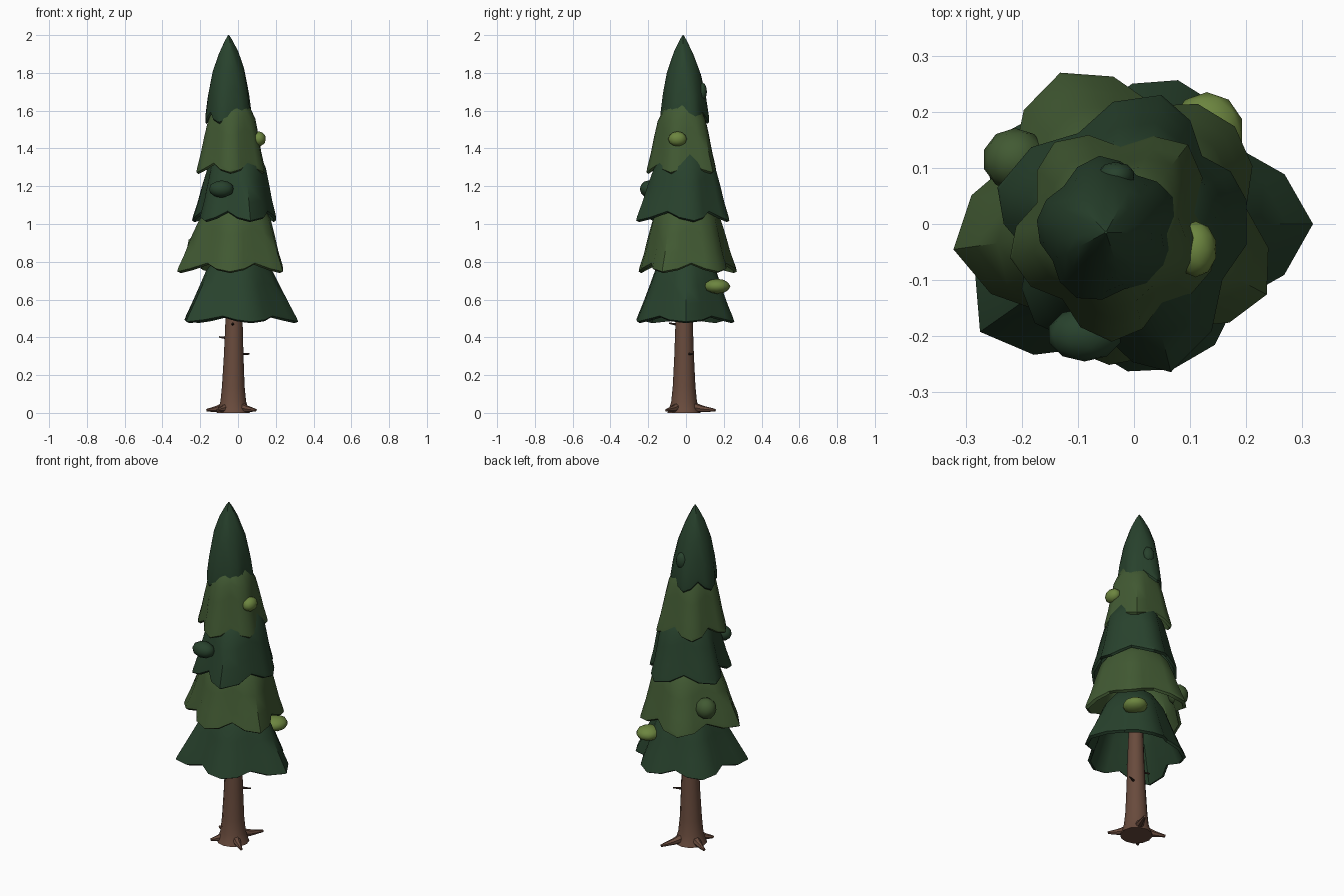
import bpy, bmesh, math
from mathutils import Vector

if "Cube" in bpy.data.objects:
    bpy.data.objects.remove(bpy.data.objects["Cube"])


def mat(name, rgb):
    m = bpy.data.materials.new(name)
    m.diffuse_color = (*rgb, 1)
    m.use_nodes = True
    m.node_tree.nodes["Principled BSDF"].inputs["Base Color"].default_value = m.diffuse_color
    return m


DARK = mat("dark green", (0.021, 0.054, 0.026))
MID = mat("moss green", (0.054, 0.102, 0.033))
LIGHT = mat("light green", (0.15, 0.235, 0.05))
BROWN = mat("bark brown", (0.14, 0.07, 0.046))
DEEP = mat("dark bark", (0.045, 0.024, 0.017))


def finish(bm, name, material, angle=40):
    bmesh.ops.recalc_face_normals(bm, faces=bm.faces)
    me = bpy.data.meshes.new(name)
    bm.to_mesh(me)
    bm.free()
    ob = bpy.data.objects.new(name, me)
    bpy.context.collection.objects.link(ob)
    me.materials.append(material)
    bpy.ops.object.select_all(action='DESELECT')
    ob.select_set(True)
    bpy.context.view_layer.objects.active = ob
    bpy.ops.object.shade_smooth_by_angle(angle=math.radians(angle))
    return ob


def loft(bm, rings):
    """Skin a list of rings and cap both ends."""
    vs = [[bm.verts.new(p) for p in r] for r in rings]
    n = len(vs[0])
    for a, b in zip(vs, vs[1:]):
        for i in range(n):
            j = (i + 1) % n
            bm.faces.new((a[i], a[j], b[j], b[i]))
    bm.faces.new(vs[0])
    bm.faces.new(vs[-1][::-1])


def skirt(name, material, centre, z, tips, profile, rise=0.05, notch=0.78):
    """Lobed hollow foliage tier. tips = (angle, radius) of each lobe;
    profile = (height over hem, radius fraction, lobe strength)."""
    hem = []
    for k, (a0, r0) in enumerate(tips):
        a1, r1 = tips[(k + 1) % len(tips)]
        if a1 <= a0:
            a1 += 360
        for t, f in ((0, 0), (0.25, 0.35), (0.5, 1), (0.75, 0.35)):
            r = r0 + (r1 - r0) * t
            hem.append((math.radians(a0 + (a1 - a0) * t), r, f))
    mean = sum(h[1] for h in hem) / len(hem) * 0.92
    inside = [(max(h - 0.014, 0), s * 0.94, lobe) for h, s, lobe in profile[::-1]]
    rings = []
    for h, s, lobe in profile + inside:
        ring = []
        for a, r, f in hem:
            rr = r * (1 - (1 - notch) * f)
            rr = s * (mean + (rr - mean) * lobe)
            ring.append((centre[0] + rr * math.cos(a), centre[1] + rr * math.sin(a),
                         z + h + rise * f * lobe))
        rings.append(ring)
    bm = bmesh.new()
    loft(bm, rings)
    return finish(bm, name, material)


WIDE = [(0.42, 0.1, 0), (0.35, 0.42, 0.3), (0.27, 0.62, 0.6), (0.19, 0.73, 0.8),
        (0.1, 0.86, 0.95), (0.03, 0.97, 1), (0.008, 1.0, 1)]
FLARE = [(0.42, 0.1, 0), (0.36, 0.5, 0.3), (0.28, 0.7, 0.6), (0.2, 0.79, 0.8),
         (0.1, 0.89, 0.95), (0.03, 0.98, 1), (0.008, 1.0, 1)]
SPIRE = [(0.47, 0.02, 0), (0.44, 0.16, 0.1), (0.36, 0.45, 0.4), (0.26, 0.72, 0.7),
         (0.14, 0.9, 0.9), (0.04, 1.0, 1), (0.008, 1.0, 1)]

# Foliage tiers, bottom to top
skirt("foliage_tier_1", DARK, (0, 0), 0.475,
      [(0, .319), (73, .268), (144, .28), (215, .335), (285, .268)], WIDE, 0.03)
skirt("foliage_tier_2", MID, (0, 0), 0.74,
      [(44, .25), (116, .30), (188, .325), (260, .255), (332, .268)], FLARE, 0.045)
skirt("foliage_tier_3", DARK, (0, 0), 1.01,
      [(12, .205), (78, .235), (165, .252), (225, .25), (284, .272)], FLARE)
skirt("foliage_tier_4", MID, (-0.03, -0.02), 1.265,
      [(52, .205), (124, .2), (192, .195), (267, .19), (340, .18)], FLARE)
skirt("foliage_tier_5", DARK, (-0.05, -0.015), 1.53,
      [(28, .135), (95, .137), (170, .125), (246, .128), (330, .122)],
      SPIRE, 0.055, 0.85)


# Rounded foliage clumps
def clump(name, material, loc, size):
    bm = bmesh.new()
    bmesh.ops.create_icosphere(bm, subdivisions=2, radius=1)
    for v in bm.verts:
        v.co = Vector(loc) + Vector([c * s for c, s in zip(v.co, size)])
    finish(bm, name, material, 60)


clump("clump_low_back", LIGHT, (0.13, 0.165, 0.67), (0.066, 0.07, 0.04))
clump("clump_high_right", LIGHT, (0.11, -0.045, 1.45), (0.038, 0.05, 0.04))
clump("clump_left", MID, (-0.212, 0.115, 0.885), (0.058, 0.056, 0.06))
clump("clump_front", DARK, (-0.088, -0.197, 1.185), (0.067, 0.048, 0.046))
clump("clump_top_back", DARK, (-0.032, 0.085, 1.7), (0.034, 0.026, 0.05))

# Trunk: flared base, slightly leaning
bm = bmesh.new()
N = 12
loft(bm, [[(-0.025 + dx + r * math.cos(2 * math.pi * i / N),
            -0.01 + r * math.sin(2 * math.pi * i / N), z) for i in range(N)]
          for z, r, dx in ((0, .088, 0), (.02, .08, 0), (.06, .068, 0), (.14, .06, 0),
                           (.3, .052, .002), (.5, .045, .004), (1.2, .02, 0))])
finish(bm, "trunk", BROWN)


def spike(name, material, start, end, r0, r1):
    """Tapered spike from start to end, sagging if it runs downhill."""
    a, b = Vector(start), Vector(end)
    d = (b - a).normalized()
    side = d.cross(Vector((0, 0, 1))).normalized()
    up = side.cross(d)
    mid = a.lerp(b, .5) - Vector((0, 0, max(0, .18 * (a.z - b.z))))
    bm = bmesh.new()
    loft(bm, [[p + side * r * math.cos(t) + up * r * math.sin(t)
               for t in (2 * math.pi * i / 7 for i in range(7))]
              for p, r in ((a, r0), (mid, r0 * .5 + r1 * .5), (b, r1))])
    ob = finish(bm, name, material)
    for v in ob.data.vertices:
        v.co.z = max(v.co.z, 0)


# Roots
for k, (x, y) in enumerate([(0.055, 0.155), (-0.165, 0.065), (-0.11, -0.1), (0.095, -0.105)]):
    c = Vector((-0.025, -0.01, 0))
    d = (Vector((x, y, 0)) - c).normalized()
    spike(f"root_{k + 1}", BROWN, c + d * 0.035 + Vector((0, 0, 0.035)), (x, y, 0.014),
          0.028, 0.007)

# Dead twig stubs
spike("twig_left", DEEP, (-0.05, 0.0, 0.395), (-0.1, 0.01, 0.402), 0.008, 0.004)
spike("twig_right", DEEP, (0.0, 0.01, 0.312), (0.06, 0.035, 0.312), 0.008, 0.004)
spike("twig_front", DEEP, (-0.028, -0.03, 0.465), (-0.028, -0.09, 0.475), 0.008, 0.004)
